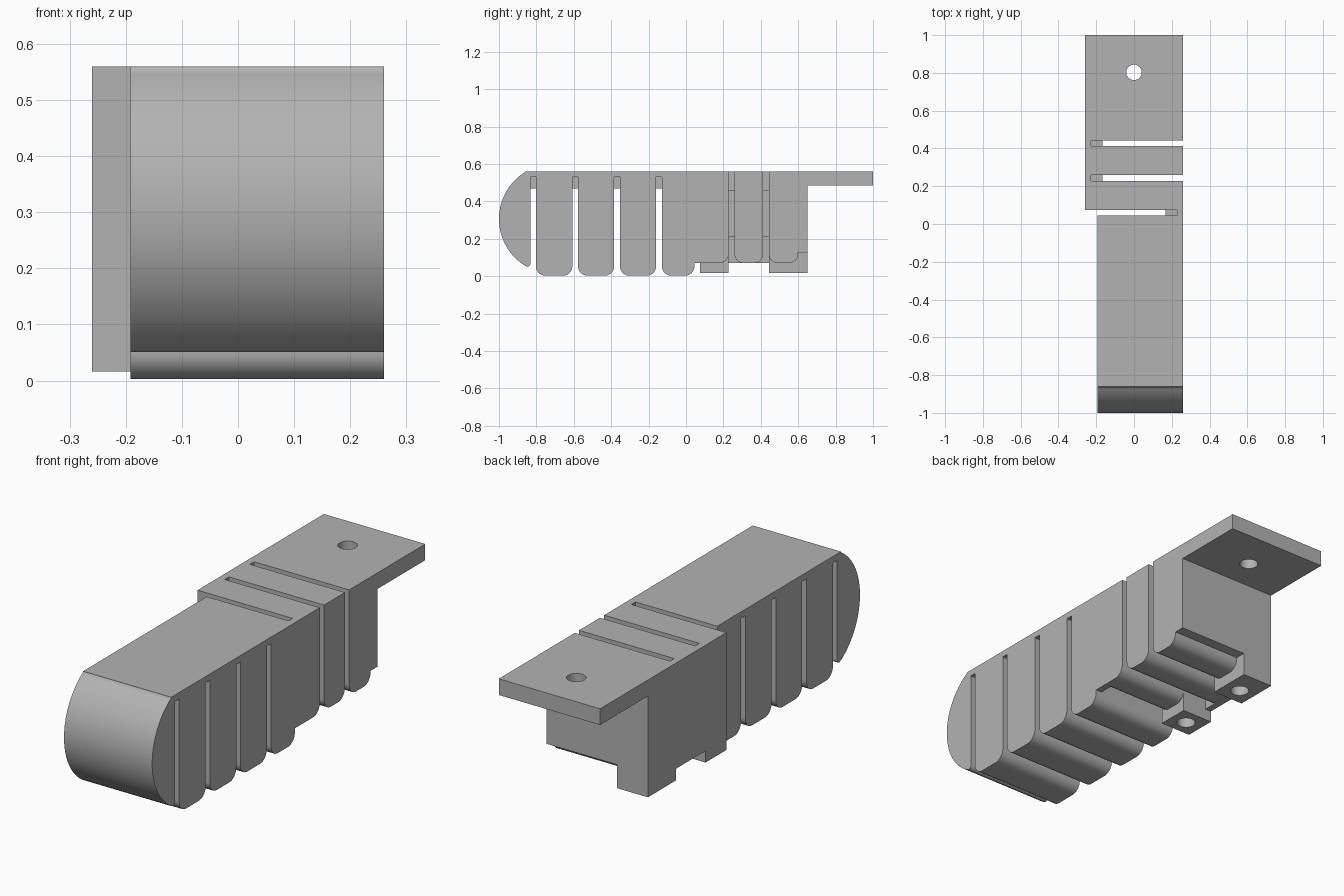
import bpy, bmesh, math
from mathutils import Matrix

if "Cube" in bpy.data.objects:
    bpy.data.objects.remove(bpy.data.objects["Cube"])

grey = bpy.data.materials.new("plain grey")
grey.use_nodes = True
COLOUR = (0.45, 0.45, 0.45, 1)
grey.diffuse_color = COLOUR
grey.node_tree.nodes["Principled BSDF"].inputs["Base Color"].default_value = COLOUR

TOP, LEFT, RIGHT, NARROW = 0.56, 0.26, -0.26, -0.192
KNUCKLE = 0.07      # underside of the rear segments
HINGE = 0.032       # thickness of the thin flexible walls
BUMP = 0.06         # extra thickness of the hinge stops


def arc(cy, cz, r, start, end, steps=12):
    """Points of an arc in the side plane, angles in degrees."""
    out = []
    for i in range(steps + 1):
        a = math.radians(start + (end - start) * i / steps)
        out.append((cy + r * math.cos(a), cz + r * math.sin(a)))
    return out


def rounded_base(y0, y1, z, r=0.05):
    """Underside of one segment, from front to back."""
    return arc(y0 + r, z + r, r, 180, 270) + arc(y1 - r, z + r, r, 270, 360)


def add_object(name, bm):
    bmesh.ops.recalc_face_normals(bm, faces=bm.faces[:])
    mesh = bpy.data.meshes.new(name)
    bm.to_mesh(mesh)
    bm.free()
    mesh.materials.append(grey)
    obj = bpy.data.objects.new(name, mesh)
    bpy.context.scene.collection.objects.link(obj)
    return obj


def prism(name, profile, x0, x1):
    """Side profile of (y, z) points stretched across x."""
    bm = bmesh.new()
    face = bm.faces.new([bm.verts.new((x0, y, z)) for y, z in profile])
    moved = bmesh.ops.extrude_face_region(bm, geom=[face])["geom"]
    bmesh.ops.translate(bm, vec=(x1 - x0, 0, 0),
                        verts=[v for v in moved if isinstance(v, bmesh.types.BMVert)])
    return add_object(name, bm)


def box(name, x0, x1, y0, y1, z0, z1):
    return prism(name, [(y0, z0), (y1, z0), (y1, z1), (y0, z1)], x0, x1)


def drill(name, x, y, z0, z1, r=0.041):
    bm = bmesh.new()
    bmesh.ops.create_cone(bm, cap_ends=True, segments=32, radius1=r, radius2=r, depth=z1 - z0,
                          matrix=Matrix.Translation((x, y, (z0 + z1) / 2)))
    return add_object(name, bm)


def combine(base, parts, cutters=()):
    """Merge parts into the base, cut the holes and tidy up."""
    for operation, tools in (("UNION", parts), ("DIFFERENCE", cutters)):
        for tool in tools:
            mod = base.modifiers.new(tool.name, "BOOLEAN")
            mod.operation, mod.solver, mod.object = operation, "EXACT", tool
            tool.hide_render = True
    graph = bpy.context.evaluated_depsgraph_get()
    mesh = bpy.data.meshes.new_from_object(base.evaluated_get(graph))
    base.modifiers.clear()
    base.data = mesh
    for tool in [*parts, *cutters]:
        bpy.data.objects.remove(tool)
    # flat sides stay flat, rounded surfaces are smooth
    for poly in mesh.polygons:
        poly.use_smooth = max(abs(c) for c in poly.normal) < 0.9999


# Front finger: curved tip and four rounded segments hanging from a thin top strip
slots = [(-0.832, -0.802), (-0.608, -0.577), (-0.384, -0.353), (-0.16, -0.129)]
CEILING = 0.53
profile = [(-0.86, TOP)] + arc(-0.706, 0.306, 0.294, 121.5, 238, 32)
profile += arc(-0.847, 0.066, 0.015, 250, 360, 6)
ends = [s[0] for s in slots[1:]] + [0.045]
for (y0, y1), end in zip(slots, ends):
    profile += [(y0, CEILING), (y1, CEILING)] + rounded_base(y1, end, 0.003)
profile += [(0.045, TOP)]
finger = prism("finger", profile, NARROW, LEFT)
middle = (NARROW + LEFT) / 2
stops = [box("slot_stop", middle - 0.12, middle + 0.12, y0 - 0.005, y1 + 0.005,
             CEILING - BUMP, CEILING + 0.01) for y0, y1 in slots]
combine(finger, stops)

# Rear mount: outer wall that carries the rear segments
INNER = RIGHT + HINGE
mount = box("rear_mount", RIGHT, INNER, 0.075, 0.65, KNUCKLE, TOP)
parts = []
SEG = [(0.075, 0.228), (0.259, 0.412), (0.443, 0.65)]
for i, (y0, y1) in enumerate(SEG):
    base = rounded_base(y0, min(y1, 0.6), KNUCKLE)
    if i == 2:
        base += [(0.6, 0.125), (0.65, 0.125)]
    outer = LEFT - HINGE if i == 0 else LEFT
    parts.append(prism("rear_segment", base + [(y1, TOP), (y0, TOP)], INNER - 0.01, outer))

# Hinge wall joining the finger to the first rear segment on the opposite side
wall = [(0.045, KNUCKLE)] + arc(0.178, KNUCKLE + 0.05, 0.05, 270, 360)
parts.append(prism("side_hinge", wall + [(0.228, TOP), (0.045, TOP)], LEFT - HINGE, LEFT))

# Stops inside the sideways slots
for y0, y1 in ((0.228, 0.259), (0.412, 0.443)):
    parts.append(box("side_stop", INNER - 0.01, INNER + BUMP, y0 - 0.005, y1 + 0.005, 0.21, 0.46))
parts.append(box("side_stop", LEFT - HINGE - BUMP, LEFT - 0.01, 0.046, 0.08, 0.21, 0.46))

# Lower tabs and rear mounting plate
for y0, y1 in (SEG[0], SEG[2]):
    parts.append(box("lower_tab", RIGHT, -0.1, y0, y1, 0.016, 0.125))
parts.append(box("mounting_plate", RIGHT, LEFT, 0.64, 1, 0.485, TOP))

# Screw holes
holes = [drill("plate_hole", 0, 0.803, 0.4, 0.6)]
holes += [drill("tab_hole", -0.18, y, -0.1, 0.3) for y in (0.15, 0.525)]
combine(mount, parts, holes)
